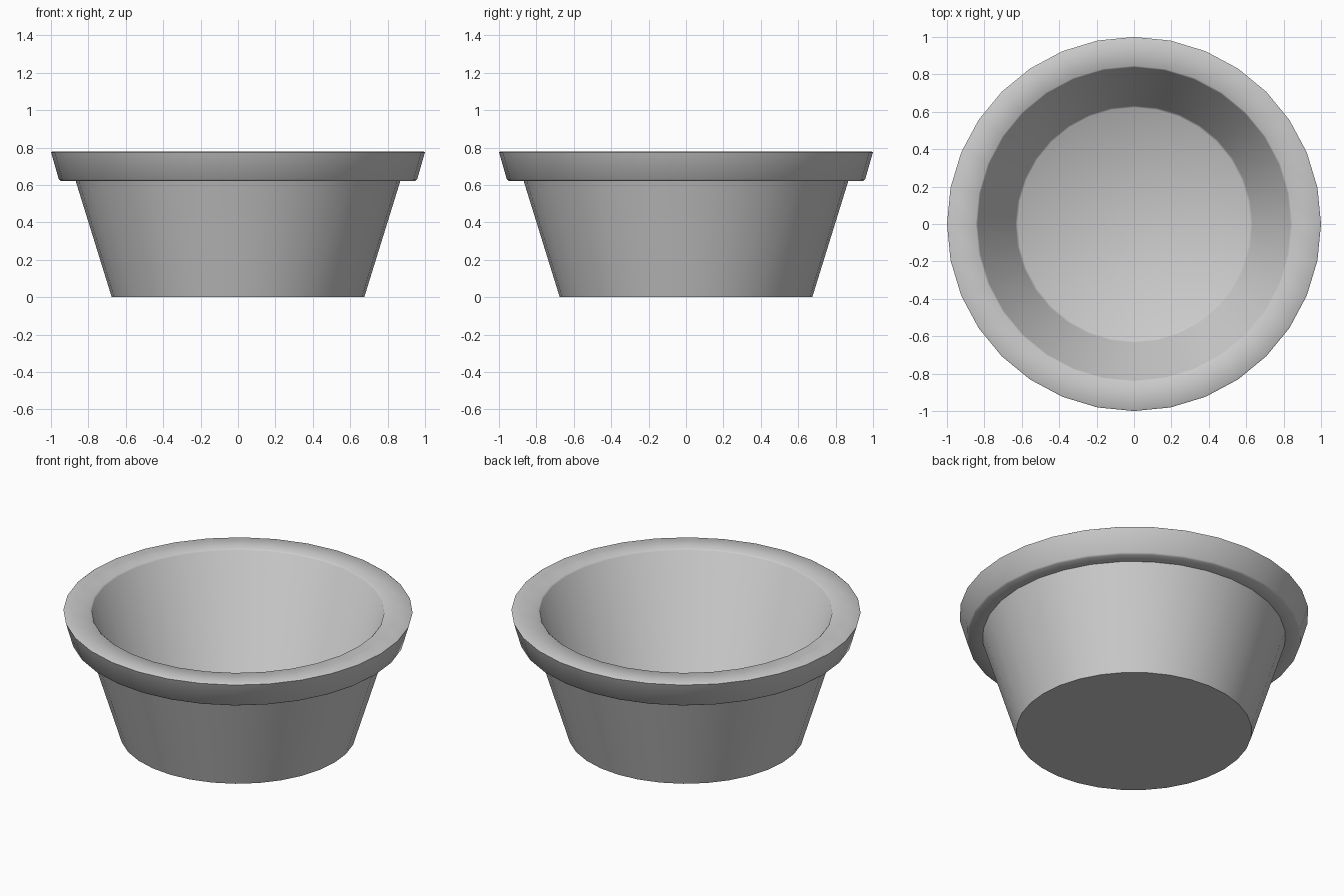
import bpy, bmesh, math

if "Cube" in bpy.data.objects:
    bpy.data.objects.remove(bpy.data.objects["Cube"])

SIDES = 32

# Profile (radius, height) from the underside, up the outside, over the rim, down the inside
profile = [
    (0.675, 0.0), (0.868, 0.622),                  # tapered outer wall
    (0.948, 0.622), (0.958, 0.63),                 # underside of rim
    (0.998, 0.77), (1.0, 0.775), (0.992, 0.78),    # flared rim band
    (0.846, 0.78), (0.837, 0.772),                 # rim top and softened inner lip
    (0.634, 0.065), (0.622, 0.055),                # inner wall and floor edge
]

bm = bmesh.new()
rings = []
for r, z in profile:
    rings.append([bm.verts.new((r * math.cos(2 * math.pi * i / SIDES),
                                r * math.sin(2 * math.pi * i / SIDES), z))
                  for i in range(SIDES)])
for low, high in zip(rings, rings[1:]):
    for i in range(SIDES):
        j = (i + 1) % SIDES
        bm.faces.new((low[i], low[j], high[j], high[i]))

# Underside and inside floor
bm.faces.new(rings[0][::-1])
bm.faces.new(rings[-1])
bmesh.ops.recalc_face_normals(bm, faces=bm.faces)

mesh = bpy.data.meshes.new("bowl")
bm.to_mesh(mesh)
bm.free()
bowl = bpy.data.objects.new("bowl", mesh)
bpy.context.collection.objects.link(bowl)

# Smooth sides with crisp foot and rim edges
bpy.context.view_layer.objects.active = bowl
bowl.select_set(True)
bpy.ops.object.shade_smooth_by_angle(angle=math.radians(60))
